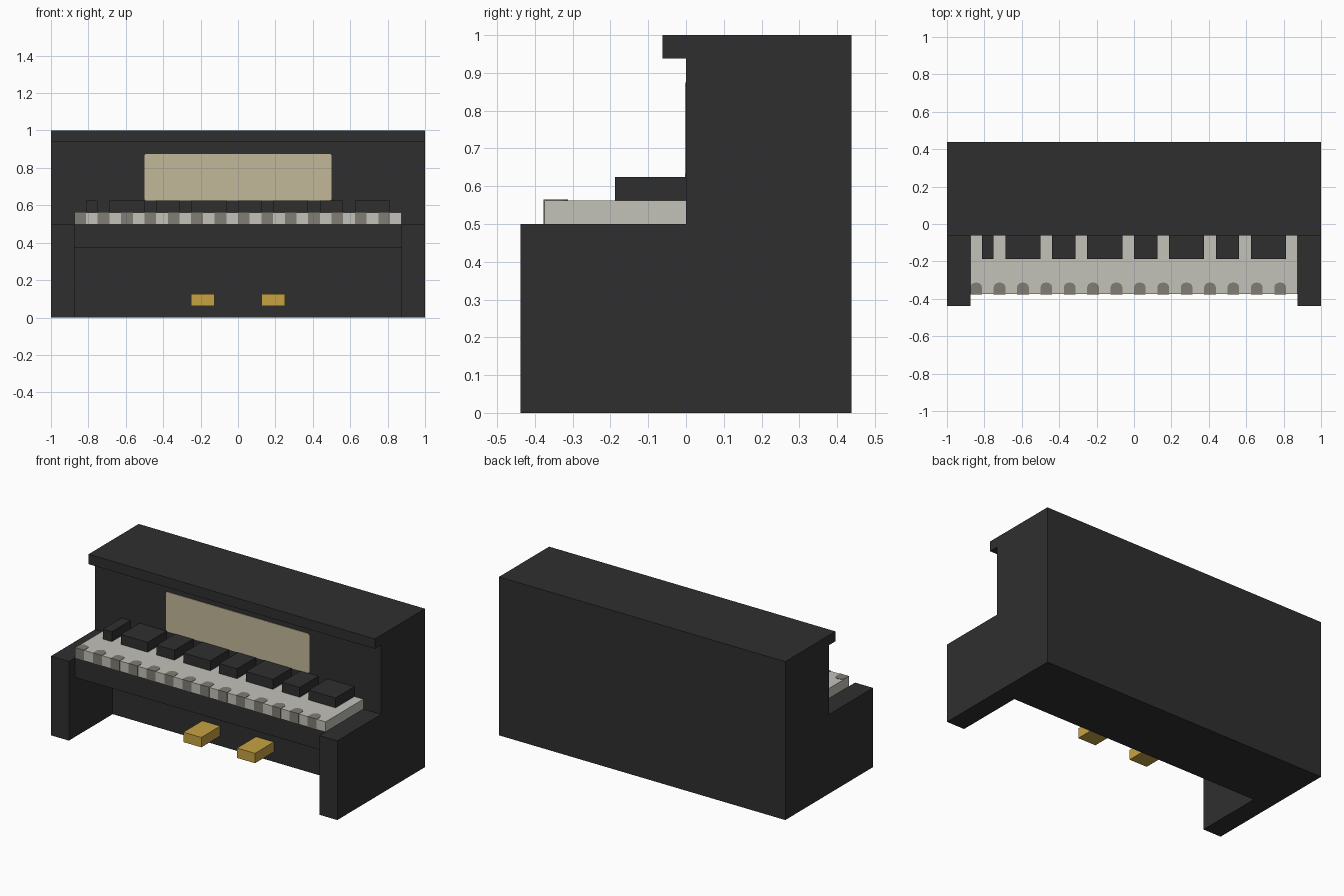
import bpy
import bmesh
from math import cos, sin, pi

cube = bpy.data.objects.get("Cube")
if cube:
    bpy.data.objects.remove(cube, do_unlink=True)

U = 1 / 16  # module all parts are sized by


def material(name, srgb):
    lin = [((c / 255 + 0.055) / 1.055) ** 2.4 for c in srgb] + [1]
    m = bpy.data.materials.new(name)
    m.use_nodes = True
    m.diffuse_color = lin
    m.node_tree.nodes["Principled BSDF"].inputs["Base Color"].default_value = lin
    return m


BLACK = material("black lacquer", (47, 47, 47))
IVORY = material("ivory", (194, 193, 185))
SHADE = material("key gap grey", (128, 125, 117))
PAPER = material("sheet paper", (194, 184, 152))
GOLD = material("brass", (199, 162, 66))


def prism(name, outline, axis, lo, hi, mat):
    """Extrude a 2D outline along an axis; the outline uses the other two axes in order."""
    bm = bmesh.new()

    def point(p, d):
        co = list(p)
        co.insert(axis, d)
        return bm.verts.new(co)

    a = [point(p, lo) for p in outline]
    b = [point(p, hi) for p in outline]
    bm.faces.new(a)
    bm.faces.new(b[::-1])
    for i in range(len(a)):
        j = (i + 1) % len(a)
        bm.faces.new((a[i], b[i], b[j], a[j]))
    bmesh.ops.recalc_face_normals(bm, faces=bm.faces)
    mesh = bpy.data.meshes.new(name)
    bm.to_mesh(mesh)
    bm.free()
    mesh.materials.append(mat)
    obj = bpy.data.objects.new(name, mesh)
    bpy.context.collection.objects.link(obj)
    return obj


def box(name, x0, x1, y0, y1, z0, z1, mat):
    """Box given in modules."""
    pts = [(x0 * U, y0 * U), (x1 * U, y0 * U), (x1 * U, y1 * U), (x0 * U, y1 * U)]
    return prism(name, pts, 2, z0 * U, z1 * U, mat)


# Upright cabinet with overhanging lid
profile = [(7, 0), (7, 16), (-1, 16), (-1, 15), (0, 15), (0, 0)]
prism("cabinet", [(y * U, z * U) for y, z in profile], 0, -1, 1, BLACK)

# Arms at either end of the keyboard, and the shelf between them
box("left_arm", 14, 16, -7, 0, 0, 8, BLACK)
box("right_arm", -16, -14, -7, 0, 0, 8, BLACK)
box("key_bed", -14, 14, -6, 0, 6, 8, BLACK)

# Keyboard
box("white_keys", -14, 14, -6, 0, 8, 9, IVORY)
x = -13
for i, width in enumerate((1, 3, 2, 3, 2, 3, 2, 3)):
    box(f"black_key_{i + 1}", x, x + width, -3, 0, 9, 10, BLACK)
    x += width + 1

# Painted gaps: round-backed marks wrapping over the front edge of the keys
skin = 0.002
front = -6 * U - skin
for i in range(14):
    cx = (-13.5 + 2 * i) * U
    arch = [(cx - U / 2, front), (cx + U / 2, front)]
    arch += [(cx + U / 2 * cos(k * pi / 6), -5.4 * U + 0.4 * U * sin(k * pi / 6))
             for k in range(7)]
    prism(f"key_mark_{i + 1}", arch, 2, 8 * U, 9 * U + skin, SHADE)

# Sheet music panel with clipped corners
w, z0, z1, c = 8 * U, 10 * U, 14 * U, 0.008
sheet = [(-w + c, z0), (w - c, z0), (w, z0 + c), (w, z1 - c),
         (w - c, z1), (-w + c, z1), (-w, z1 - c), (-w, z0 + c)]
prism("sheet_music", sheet, 1, -0.003, 0, PAPER)

# Pedals
box("left_pedal", 2, 4, -3, 0, 1, 2, GOLD)
box("right_pedal", -4, -2, -3, 0, 1, 2, GOLD)
